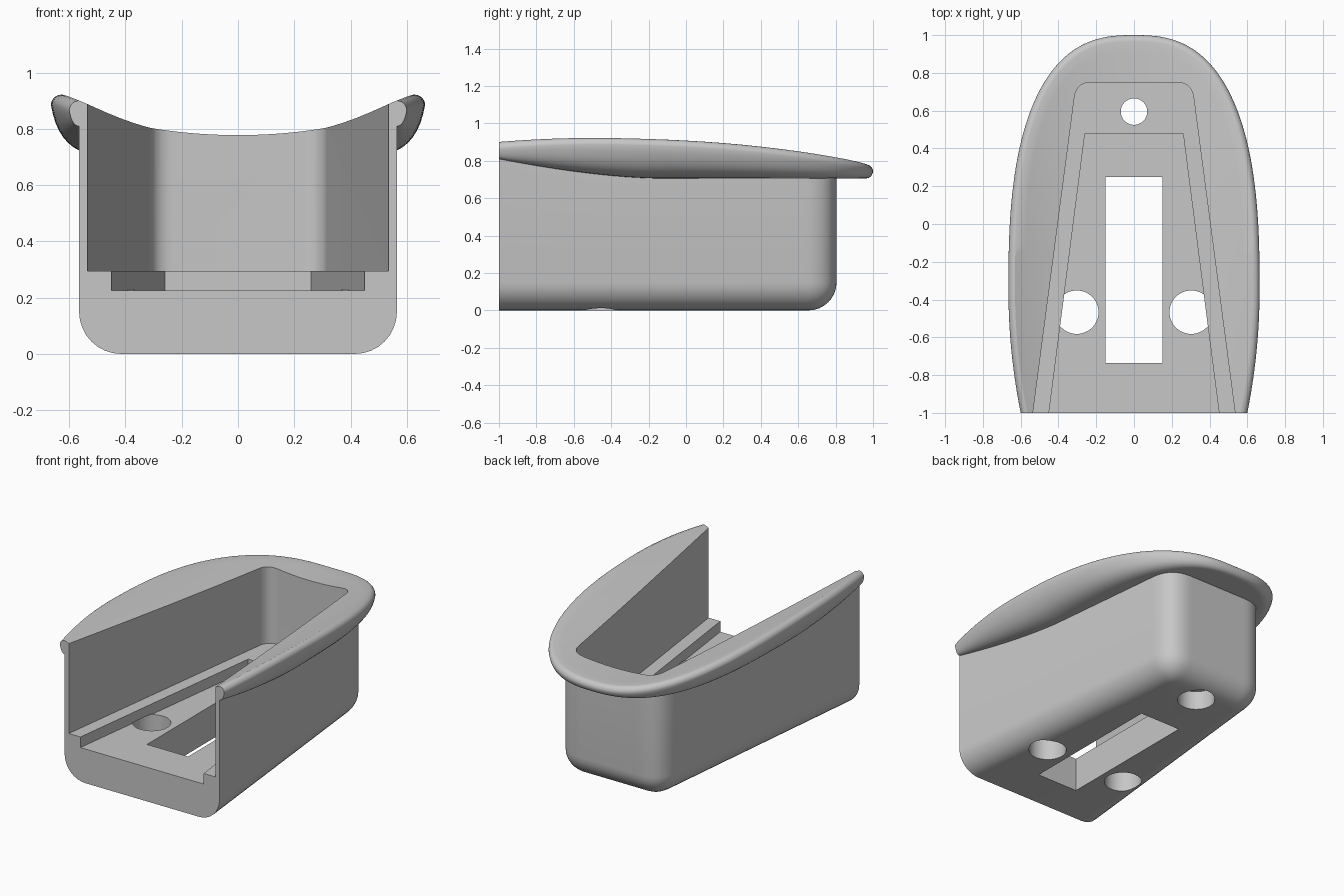
import bpy, bmesh, math
from mathutils import Vector
from mathutils.geometry import intersect_line_line_2d as cross

cube = bpy.data.objects.get("Cube")
if cube:
    bpy.data.objects.remove(cube, do_unlink=True)

grey = bpy.data.materials.new("plain grey")
grey.use_nodes = True
grey.diffuse_color = (0.57, 0.57, 0.57, 1)
grey.node_tree.nodes["Principled BSDF"].inputs["Base Color"].default_value = grey.diffuse_color

EDGE = 0.035      # radius of the rim edge
FILLET = 0.15     # radius of the bottom edge
PIVOT = 0.3       # where the sides start fanning round the back


def bezier(a, c, b, n):
    return [a * (1 - t) ** 2 + c * 2 * t * (1 - t) + b * t * t
            for t in (i / n for i in range(n + 1))]


def tapered(front, back, y_back, radius, x_end):
    """Half outline: straight tapering side, rounded corner, straight back."""
    slope = (front - back) / (y_back + 1)
    start = Vector((front + 0.1 * slope, -1.1))
    corner = Vector((back, y_back))
    a = corner + (start - corner).normalized() * radius
    b = corner - Vector((radius, 0))
    return [start] + bezier(a, corner, b, 14) + [Vector((x_end, y_back))]


def wall_outline(inset):
    """Outer wall, offset inwards by the given distance."""
    return tapered(0.565 - inset, 0.375 - inset * 0.9, 0.805 - inset,
                   0.16 - inset, -0.05)


def rim_outline():
    pts = []
    for i in range(12):
        t = 1.05 - i / 11 * 1.05
        pts.append(Vector((0.665 - 0.065 * t * t, -0.35 - 0.65 * t)))
    p = 2 / 2.62
    for i in range(1, 90):
        a = math.radians(i)
        pts.append(Vector((0.665 * math.cos(a) ** p, -0.35 + 1.35 * math.sin(a) ** p)))
    return pts + [Vector((0, 1)), Vector((-0.05, 1))]


def hit(outline, origin, d):
    for a, b in zip(outline, outline[1:]):
        p = cross(origin, origin + d * 3, a, b)
        if p:
            return Vector(p)
    return Vector(outline[-1])


def top_z(p):
    t = 0.75 - p.y
    return 0.778 + p.x ** 2 * (0.26 + 0.122 * t - 0.029 * t * t)


def rim_bottom(y):
    return 0.706 + 0.104 * max(0, (-0.15 - y) / 0.85) ** 1.6


def section(s, d, rim, fillet):
    """Profile from the top centre, round the rim, down the wall to the bottom centre."""
    o, w = hit(rim, s, d), hit(fillet[0][0], s, d)
    inner = o - d * EDGE
    zt, zb = top_z(inner), rim_bottom(w.y)
    out = []
    for i in range(13):
        p = s.lerp(inner, i / 12)
        out.append((p.x, p.y, top_z(p)))
    for i in range(1, 6):
        a = math.pi / 2 * i / 6
        p = inner + d * EDGE * math.sin(a)
        out.append((p.x, p.y, zt - EDGE + EDGE * math.cos(a)))
    drop = zt - EDGE - zb
    e = o - d * min((o - w).length * 0.98, drop * 1.1)
    c = o - d * min(0.03, drop * 0.17)
    out += [tuple(p) for p in bezier(Vector((*o, zt - EDGE)), Vector((*c, zb)),
                                     Vector((*e, zb)), 10)]
    out.append((w.x, w.y, zb))
    for outline, z in fillet:
        p = hit(outline, s, d)
        out.append((p.x, p.y, z))
    return out + [(s.x, s.y, 0)]


def make_object(name, bm):
    bmesh.ops.recalc_face_normals(bm, faces=bm.faces)
    mesh = bpy.data.meshes.new(name)
    bm.to_mesh(mesh)
    bm.free()
    mesh.materials.append(grey)
    ob = bpy.data.objects.new(name, mesh)
    bpy.context.collection.objects.link(ob)
    return ob


def prism(name, pts, z0, z1):
    bm = bmesh.new()
    face = bm.faces.new([bm.verts.new((x, y, z0)) for x, y in pts])
    new = bmesh.ops.extrude_face_region(bm, geom=[face])["geom"]
    bmesh.ops.translate(bm, vec=(0, 0, z1 - z0),
                        verts=[v for v in new if isinstance(v, bmesh.types.BMVert)])
    return make_object(name, bm)


def mirrored(half):
    return [(p.x, p.y) for p in half] + [(-p.x, p.y) for p in reversed(half)]


def disc(x, y, r):
    return [(x + r * math.cos(math.tau * i / 48), y + r * math.sin(math.tau * i / 48))
            for i in range(48)]


# Solid tub with flared rim
rim = rim_outline()
fillet = []
for i in range(9):
    a = math.pi / 2 * i / 8
    fillet.append((wall_outline(FILLET * (1 - math.cos(a))), FILLET * (1 - math.sin(a))))
stations = [(Vector((0, -1 + (PIVOT + 1) * i / 28)), Vector((1, 0))) for i in range(28)]
for i in range(61):
    a = math.pi / 2 * i / 60
    stations.append((Vector((0, PIVOT)), Vector((math.cos(a), math.sin(a)))))
half = [section(s, d, rim, fillet) for s, d in stations]
rows = half + [[(-x, y, z) for x, y, z in r] for r in reversed(half[:-1])]
bm = bmesh.new()
grid = [[bm.verts.new(p) for p in r] for r in rows]
for r, q in zip(grid, grid[1:]):
    for i in range(len(r) - 1):
        bm.faces.new((r[i], r[i + 1], q[i + 1], q[i]))
bmesh.ops.remove_doubles(bm, verts=bm.verts, dist=1e-5)
bmesh.ops.holes_fill(bm, edges=[e for e in bm.edges if e.is_boundary], sides=0)
tub = make_object("open_tub", bm)

# Cavity, floor recess, slot and round holes
inner = tapered(0.535, 0.305, 0.75, 0.08, 0.1)[:-1]
recess = [Vector((0.463, -1.1)), Vector((0.26, 0.478))]
slot = [Vector((0.15, -0.735)), Vector((0.15, 0.25))]
cutters = [
    prism("cavity_cutter", mirrored(inner), 0.295, 1.5),
    prism("recess_cutter", mirrored(recess), 0.225, 0.5),
    prism("slot_cutter", mirrored(slot), -0.2, 0.4),
    prism("back_hole_cutter", disc(0, 0.595, 0.07), -0.2, 0.4),
    prism("back_counterbore_cutter", disc(0, 0.595, 0.115), -0.2, 0.125),
    prism("left_hole_cutter", disc(0.303, -0.467, 0.115), -0.2, 0.23),
    prism("right_hole_cutter", disc(-0.303, -0.467, 0.115), -0.2, 0.23),
]
bpy.ops.object.select_all(action="DESELECT")
bpy.context.view_layer.objects.active = tub
tub.select_set(True)
for c in cutters:
    c.hide_render = True
    mod = tub.modifiers.new(c.name, "BOOLEAN")
    mod.operation, mod.solver, mod.object = "DIFFERENCE", "EXACT", c
    bpy.ops.object.modifier_apply(modifier=mod.name)
    bpy.data.objects.remove(c, do_unlink=True)
bpy.ops.object.shade_smooth_by_angle(angle=math.radians(30))
